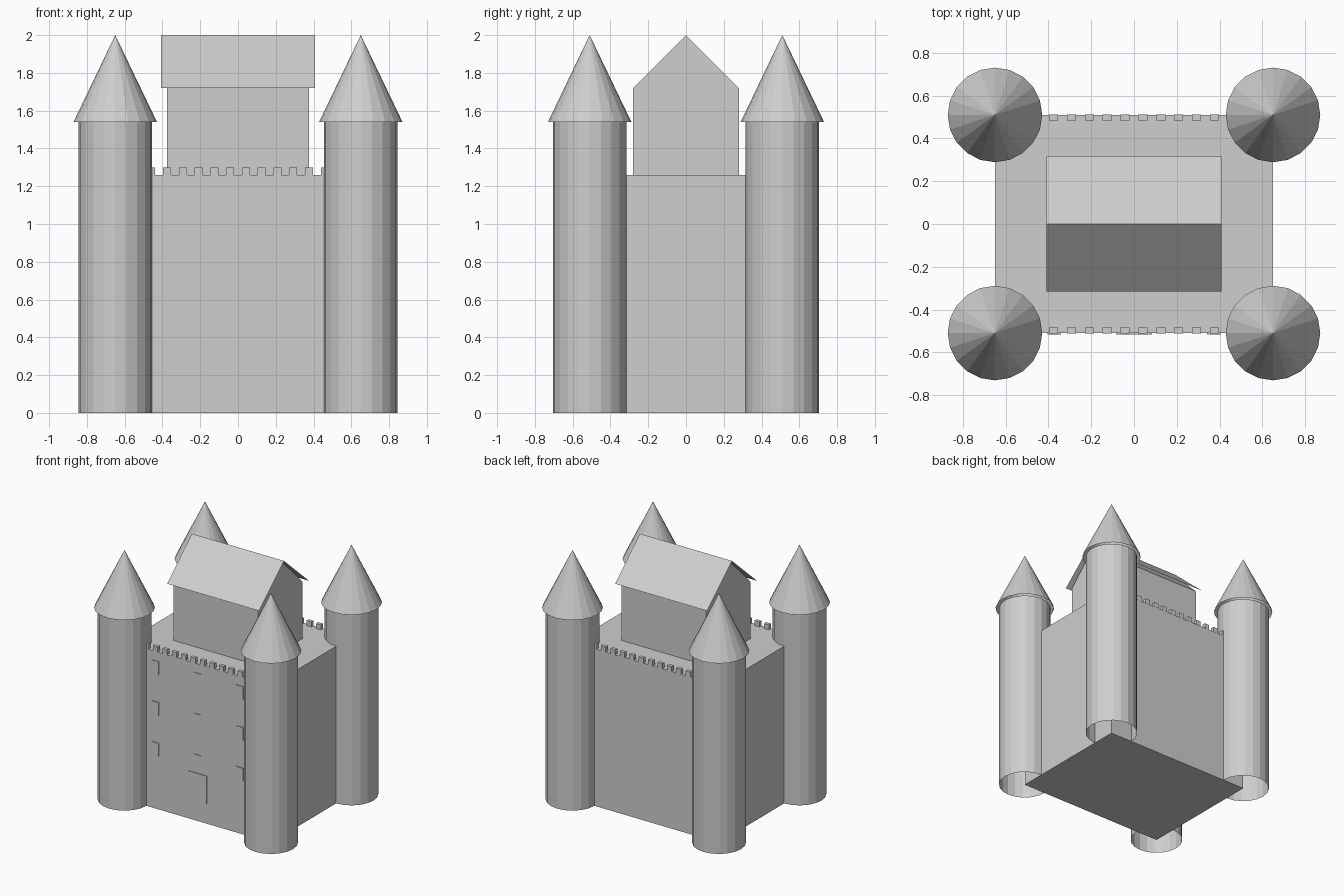
import bpy
import math

if "Cube" in bpy.data.objects:
    bpy.data.objects.remove(bpy.data.objects["Cube"])

stone = bpy.data.materials.new("grey stone")
stone.diffuse_color = (0.62, 0.62, 0.62, 1)
stone.use_nodes = True
stone.node_tree.nodes["Principled BSDF"].inputs["Base Color"].default_value = stone.diffuse_color


def make(name, verts, faces):
    mesh = bpy.data.meshes.new(name)
    mesh.from_pydata(verts, [], faces)
    mesh.materials.append(stone)
    obj = bpy.data.objects.new(name, mesh)
    bpy.context.collection.objects.link(obj)
    return obj


def box(name, x0, x1, y0, y1, z0, z1):
    verts = [(x, y, z) for z in (z0, z1)
             for x, y in ((x0, y0), (x1, y0), (x1, y1), (x0, y1))]
    faces = [(3, 2, 1, 0), (4, 5, 6, 7)]
    faces += [(i, (i + 1) % 4, (i + 1) % 4 + 4, i + 4) for i in range(4)]
    return make(name, verts, faces)


SIDES = 20


def ring(cx, cy, r, z):
    return [(cx + r * math.cos(2 * math.pi * i / SIDES),
             cy + r * math.sin(2 * math.pi * i / SIDES), z) for i in range(SIDES)]


def tower(cx, cy):
    # open-ended round shaft
    make("tower_shaft", ring(cx, cy, 0.195, 0) + ring(cx, cy, 0.195, 1.54),
         [(i, (i + 1) % SIDES, (i + 1) % SIDES + SIDES, i + SIDES) for i in range(SIDES)])
    # open cone roof
    make("tower_roof", ring(cx, cy, 0.221, 1.54) + [(cx, cy, 2.0)],
         [(i, (i + 1) % SIDES, SIDES) for i in range(SIDES)])


# main keep and corner towers
box("keep", -0.65, 0.65, -0.51, 0.51, 0, 1.26)
for sx in (-1, 1):
    for sy in (-1, 1):
        tower(0.65 * sx, 0.51 * sy)

# battlements on the front and back walls
for side, y0, y1 in (("front", -0.511, -0.483), ("back", 0.483, 0.511)):
    for i in range(12):
        x = (i - 5.5) * 0.0835
        box(side + "_merlon", x - 0.021, x + 0.021, y0, y1, 1.26, 1.30)

# gabled house on top of the keep
hx, hy, eave = 0.375, 0.28, 1.72
profile = [(-hy, 1.26), (hy, 1.26), (hy, eave), (0, 1.998), (-hy, eave)]
make("house", [(x, y, z) for x in (-hx, hx) for y, z in profile],
     [(4, 3, 2, 1, 0), (5, 6, 7, 8, 9)] +
     [(i, (i + 1) % 5, (i + 1) % 5 + 5, i + 5) for i in range(5)])

# thin overhanging roof sheets
rx, ry = 0.408, 0.316
make("house_roof",
     [(-rx, -ry, eave), (rx, -ry, eave), (rx, 0, 2.0), (-rx, 0, 2.0),
      (rx, ry, eave), (-rx, ry, eave)],
     [(0, 1, 2, 3), (3, 2, 4, 5)])

# door and windows as thin plates on the front wall
FRONT = (-0.516, -0.51)
box("door", -0.084, 0.084, *FRONT, 0.16, 0.383)
for x in (-0.373, 0, 0.373):
    for z in (0.48, 0.807, 1.134):
        box("window", x - 0.031, x + 0.031, *FRONT, z - 0.052, z + 0.052)
